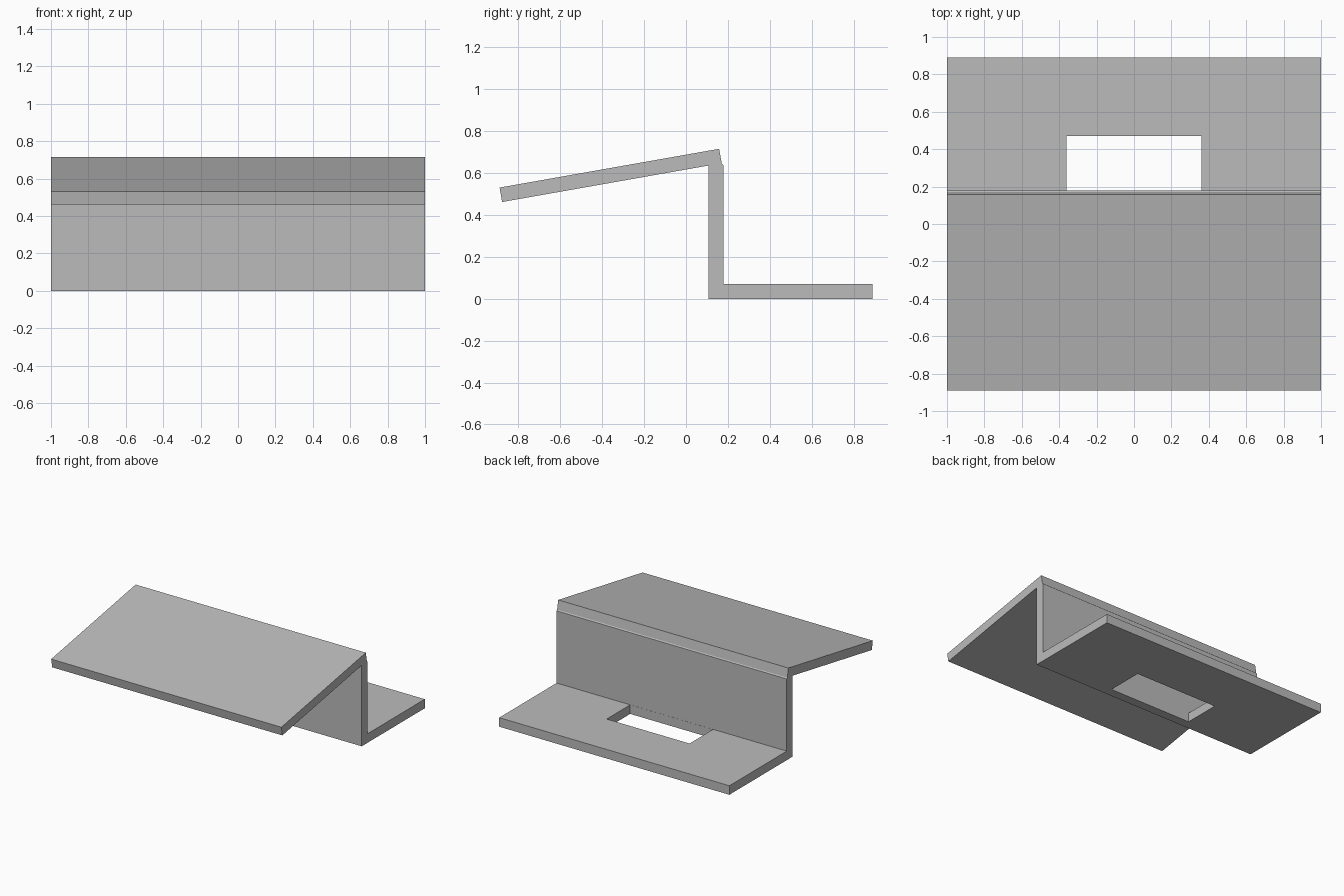
import bpy
import bmesh

default = bpy.data.objects.get("Cube")
if default:
    bpy.data.objects.remove(default, do_unlink=True)

GREY = (0.5, 0.5, 0.5, 1.0)
grey = bpy.data.materials.new("plain grey")
grey.use_nodes = True
grey.diffuse_color = GREY
grey.node_tree.nodes["Principled BSDF"].inputs["Base Color"].default_value = GREY


def extrude_profile(name, profile, half_width):
    """Sweep a closed (y, z) outline along x."""
    bm = bmesh.new()
    face = bm.faces.new([bm.verts.new((-half_width, y, z)) for y, z in profile])
    swept = bmesh.ops.extrude_face_region(bm, geom=[face])
    verts = [v for v in swept["geom"] if isinstance(v, bmesh.types.BMVert)]
    bmesh.ops.translate(bm, verts=verts, vec=(2 * half_width, 0, 0))
    bmesh.ops.recalc_face_normals(bm, faces=bm.faces)
    mesh = bpy.data.meshes.new(name)
    bm.to_mesh(mesh)
    bm.free()
    mesh.materials.append(grey)
    obj = bpy.data.objects.new(name, mesh)
    bpy.context.collection.objects.link(obj)
    return obj


# Folded sheet: base flange, upright wall and sloping top flange
front, back = 0.107, 0.178
thick, end = 0.071, 0.89
bracket = extrude_profile("folded_bracket", [
    (front, 0), (end, 0), (end, thick), (back, thick),
    (back, 0.638), (0.171, 0.645), (0.158, 0.716),
    (-end, 0.531), (-0.878, 0.462), (front, 0.636),
], 1.0)

# Rectangular slot in the base flange, next to the wall
cutter = extrude_profile("slot_cutter", [
    (back + 0.001, -0.1), (0.47, -0.1), (0.47, 0.2), (back + 0.001, 0.2),
], 0.36)
cutter.hide_render = True
cutter.hide_viewport = True
cutter.display_type = 'WIRE'

slot = bracket.modifiers.new("slot", 'BOOLEAN')
slot.operation = 'DIFFERENCE'
slot.solver = 'EXACT'
slot.object = cutter
